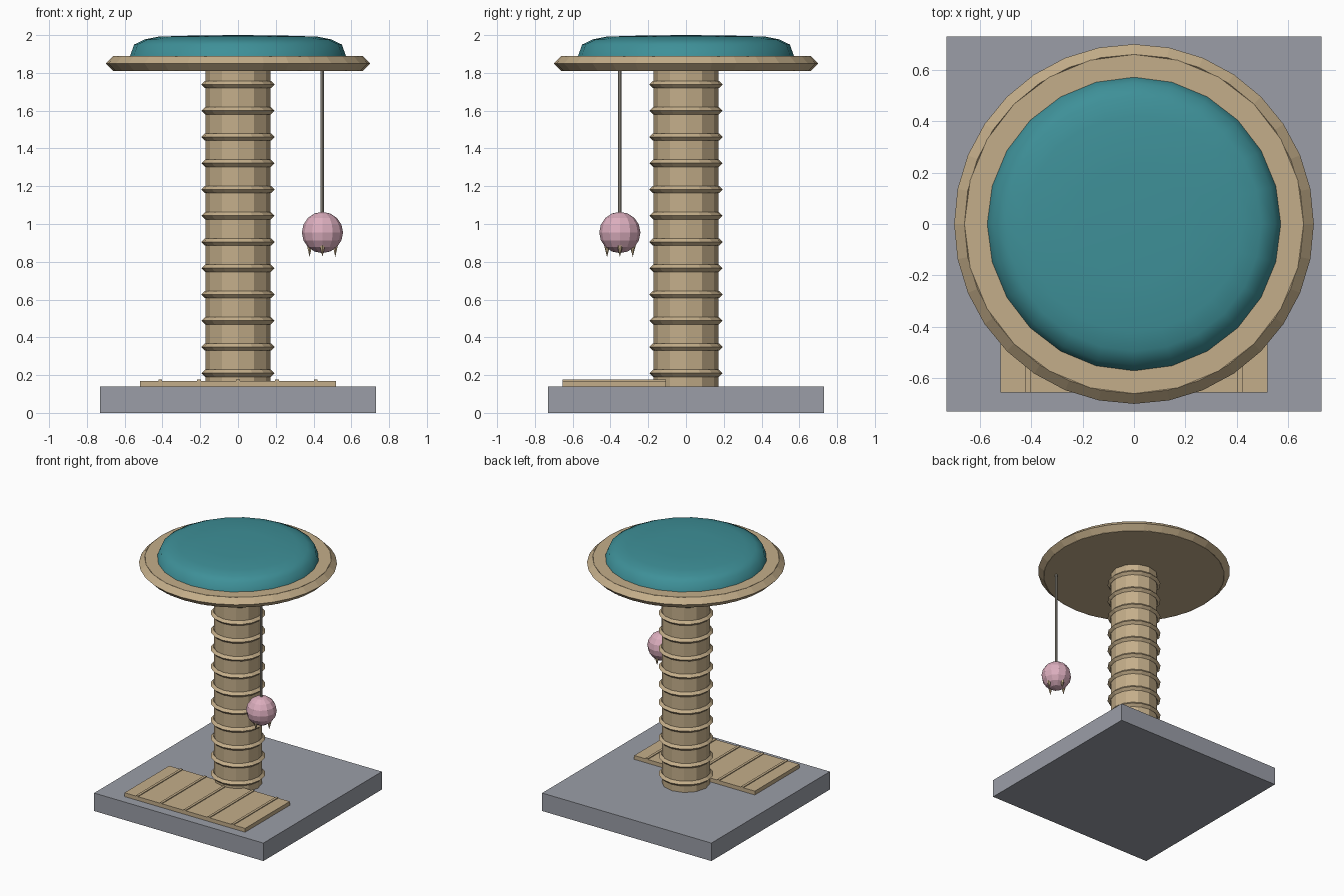
import bpy, math
from mathutils import Vector

if "Cube" in bpy.data.objects:
    bpy.data.objects.remove(bpy.data.objects["Cube"])


def material(name, rgb):
    m = bpy.data.materials.new(name)
    lin = [((c / 255 + 0.055) / 1.055) ** 2.4 for c in rgb]
    m.diffuse_color = (*lin, 1)
    m.use_nodes = True
    m.node_tree.nodes["Principled BSDF"].inputs["Base Color"].default_value = m.diffuse_color
    return m


GREY = material("grey base", (155, 158, 167))
TAN = material("tan sisal", (196, 174, 138))
TEAL = material("teal cushion", (62, 144, 152))
PINK = material("pink ball", (220, 174, 190))
CORD = material("grey cord", (165, 160, 148))


def finish(name, mat):
    ob = bpy.context.object
    ob.name = name
    ob.data.materials.append(mat)
    return ob


def box(name, lo, hi, mat):
    lo, hi = Vector(lo), Vector(hi)
    bpy.ops.mesh.primitive_cube_add(size=1, location=(lo + hi) / 2)
    ob = finish(name, mat)
    ob.scale = hi - lo
    return ob


def cylinder(name, x, y, z0, z1, r, sides, mat):
    bpy.ops.mesh.primitive_cylinder_add(vertices=sides, radius=r, depth=z1 - z0,
                                        location=(x, y, (z0 + z1) / 2))
    return finish(name, mat)


def ring(name, z, major, minor, sides, mat):
    bpy.ops.mesh.primitive_torus_add(major_segments=sides, minor_segments=4, location=(0, 0, z),
                                     major_radius=major, minor_radius=minor)
    return finish(name, mat)


def lathe(name, profile, sides, mat):
    # Profile runs from the bottom rim up to a single top point on the axis
    verts, faces = [], []
    for r, z in profile[:-1]:
        for i in range(sides):
            a = 2 * math.pi * i / sides
            verts.append((r * math.cos(a), r * math.sin(a), z))
    verts.append((0, 0, profile[-1][1]))
    rows = len(profile) - 1
    for i in range(sides):
        j = (i + 1) % sides
        for k in range(rows - 1):
            b = k * sides
            faces.append((b + i, b + j, b + sides + j, b + sides + i))
        t = (rows - 1) * sides
        faces.append((t + i, t + j, len(verts) - 1))
    faces.append(tuple(reversed(range(sides))))
    me = bpy.data.meshes.new(name)
    me.from_pydata(verts, [], faces)
    ob = bpy.data.objects.new(name, me)
    bpy.context.collection.objects.link(ob)
    me.materials.append(mat)
    bpy.ops.object.select_all(action='DESELECT')
    ob.select_set(True)
    bpy.context.view_layer.objects.active = ob
    bpy.ops.object.shade_smooth_by_angle(angle=math.radians(55))
    return ob


# Base slab
box("base", (-0.73, -0.73, 0), (0.73, 0.73, 0.14), GREY)

# Scratch mat with raised strips
box("scratch_mat", (-0.52, -0.655, 0.14), (0.52, -0.105, 0.17), TAN)
for i in range(-2, 3):
    x = i * 0.206
    box("mat_strip", (x - 0.01, -0.655, 0.165), (x + 0.01, -0.105, 0.176), TAN)

# Post with rope rings
cylinder("post", 0, 0, 0.14, 1.82, 0.172, 12, TAN)
for i in range(12):
    ring("rope_ring", 0.21 + i * 0.139, 0.175, 0.019, 16, TAN)

# Round platform and its bevelled rim
cylinder("platform", 0, 0, 1.81, 1.89, 0.66, 24, TAN)
ring("platform_rim", 1.85, 0.66, 0.04, 32, TAN)

# Domed cushion
lathe("cushion", [(0.572, 1.888), (0.55, 1.95), (0.495, 1.977), (0.42, 1.992),
                  (0.22, 1.998), (0, 2.0)], 24, TEAL)

# Hanging toy: cord, faceted ball and tassels
BX, BY, BZ = 0.447, -0.35, 0.955
cylinder("cord", BX, BY, BZ + 0.1, 1.815, 0.009, 8, CORD)
bpy.ops.mesh.primitive_uv_sphere_add(segments=12, ring_count=8, radius=0.109, location=(BX, BY, BZ))
finish("toy_ball", PINK)
for i in range(4):
    a = i * math.pi / 2
    bpy.ops.mesh.primitive_cone_add(vertices=6, radius1=0.018, radius2=0, depth=0.07,
                                    location=(BX + 0.068 * math.cos(a), BY + 0.068 * math.sin(a), 0.86),
                                    rotation=(math.pi, 0, 0))
    finish("tassel", TAN)
